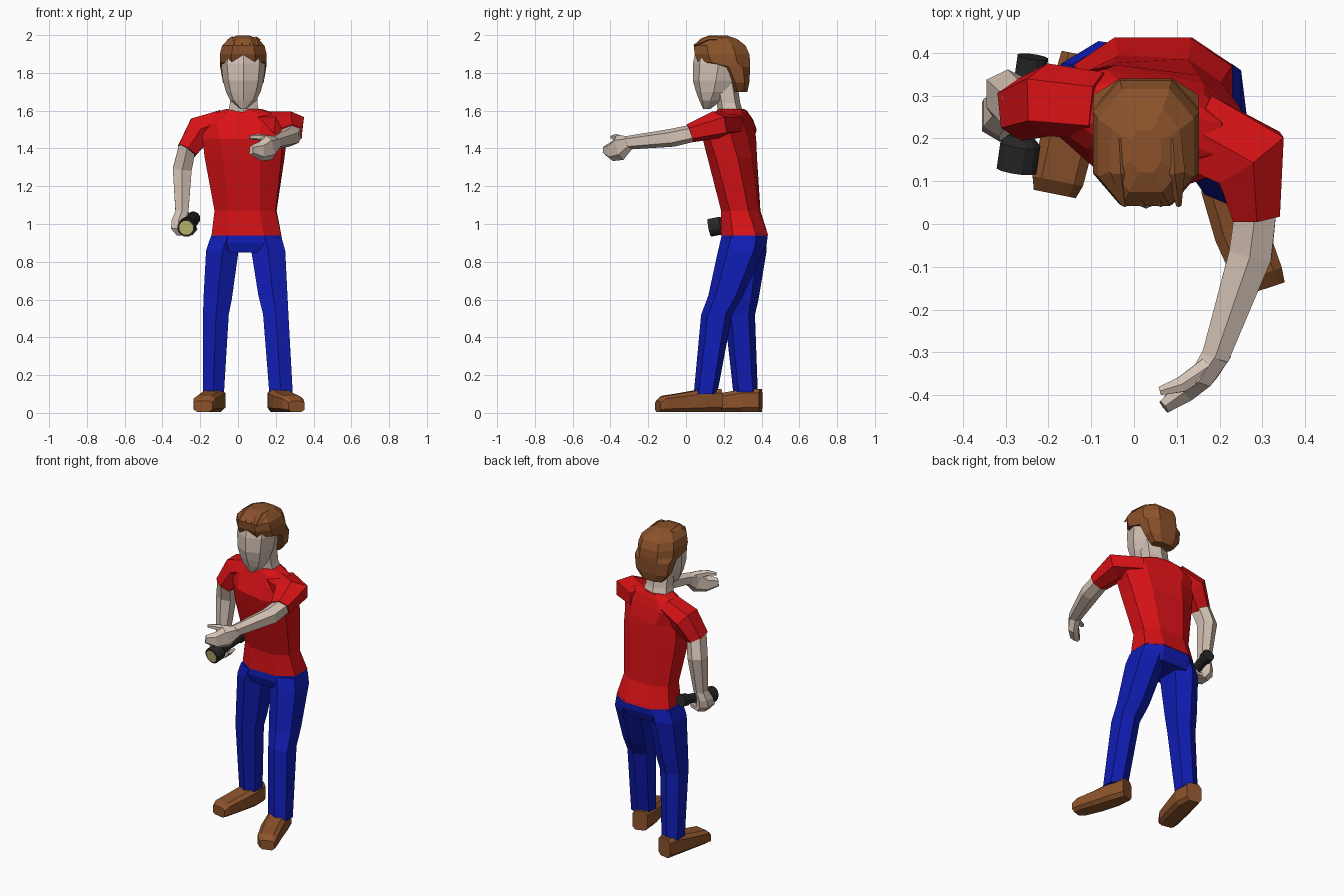
import bpy, bmesh, math
from mathutils import Vector, Matrix


def material(name, rgb):
    m = bpy.data.materials.new(name)
    m.diffuse_color = (*rgb, 1)
    return m


RED = material("shirt_red", (0.68, 0.006, 0.008))
BLUE = material("trouser_blue", (0.005, 0.012, 0.45))
BROWN = material("brown", (0.26, 0.085, 0.024))
SKIN = material("skin", (0.66, 0.54, 0.46))
BLACK = material("black", (0.02, 0.02, 0.02))
LENS = material("lens", (0.55, 0.52, 0.18))

X, Y, Z = Vector((1, 0, 0)), Vector((0, 1, 0)), Vector((0, 0, 1))


def loft(name, mat, rings, up=Y, normal=None, sides=8, power=0.8, turn=0.5):
    """Skin rings (x, y, z, half width, half height[, yaw degrees]) into a closed faceted body."""
    bm = bmesh.new()
    pts = [Vector(r[:3]) for r in rings]
    angles = [(i + turn) * math.tau / sides for i in range(sides)]
    sp = lambda v: math.copysign(abs(v) ** power, v) if abs(v) > 1e-6 else 0.0
    prof = [(sp(math.cos(a)), sp(math.sin(a))) for a in angles]
    mu, mv = max(p[0] for p in prof), max(p[1] for p in prof)
    loops = []
    for i, r in enumerate(rings):
        if normal:
            n = Vector(normal)
        else:
            steps = [(pts[j + 1] - pts[j]).normalized() for j in (i - 1, i) if 0 <= j < len(pts) - 1]
            n = sum(steps, Vector())
        n = n.normalized()
        u = Matrix.Rotation(math.radians(r[5] if len(r) > 5 else 0), 3, 'Z') @ up
        s = u.cross(n).normalized()
        t = n.cross(s)
        loops.append([bm.verts.new(pts[i] + s * (r[3] * p / mu) + t * (r[4] * q / mv)) for p, q in prof])
    for a, b in zip(loops, loops[1:]):
        for k in range(sides):
            m = (k + 1) % sides
            bm.faces.new((a[k], a[m], b[m], b[k]))
    bm.faces.new(loops[0])
    bm.faces.new(loops[-1])
    bmesh.ops.recalc_face_normals(bm, faces=bm.faces)
    me = bpy.data.meshes.new(name)
    bm.to_mesh(me)
    bm.free()
    me.materials.append(mat)
    ob = bpy.data.objects.new(name, me)
    bpy.context.collection.objects.link(ob)
    return ob


# shirt body, twisting towards the raised arm
loft("shirt", RED, [
    (0.045, 0.31, 0.94, 0.185, 0.125), (0.04, 0.29, 1.07, 0.162, 0.10, -3),
    (0.035, 0.245, 1.35, 0.205, 0.118, -8), (0.035, 0.23, 1.45, 0.215, 0.122, -12),
    (0.025, 0.24, 1.53, 0.24, 0.095, -14), (0.03, 0.24, 1.585, 0.17, 0.075, -14),
    (0.03, 0.24, 1.61, 0.085, 0.06, -10)], normal=Z)

# sleeves
loft("sleeve_hanging", RED, [
    (-0.08, 0.275, 1.55, 0.055, 0.08), (-0.20, 0.29, 1.50, 0.075, 0.085),
    (-0.27, 0.265, 1.39, 0.053, 0.072)], sides=6)
loft("sleeve_raised", RED, [
    (0.14, 0.22, 1.53, 0.09, 0.065), (0.27, 0.155, 1.525, 0.092, 0.073),
    (0.285, 0.02, 1.48, 0.055, 0.05)], up=Z, sides=6)

# hanging arm and fist
loft("arm_hanging", SKIN, [
    (-0.265, 0.27, 1.42, 0.045, 0.06), (-0.295, 0.305, 1.29, 0.05, 0.056),
    (-0.297, 0.275, 1.06, 0.034, 0.04)], sides=6)
loft("fist", SKIN, [
    (-0.297, 0.275, 1.07, 0.034, 0.042), (-0.315, 0.26, 1.02, 0.036, 0.055),
    (-0.313, 0.25, 0.975, 0.042, 0.058), (-0.285, 0.25, 0.94, 0.04, 0.048)],
    normal=Z, sides=6)
loft("gripping_fingers", SKIN, [
    (-0.30, 0.25, 0.96, 0.045, 0.02), (-0.245, 0.25, 0.955, 0.04, 0.014),
    (-0.22, 0.25, 0.98, 0.035, 0.01)], up=Z, sides=6)

# raised arm, hand and thumb
loft("arm_raised", SKIN, [
    (0.285, 0.04, 1.482, 0.048, 0.046), (0.272, -0.07, 1.457, 0.05, 0.048),
    (0.19, -0.31, 1.43, 0.032, 0.036)], up=Z, sides=6)
loft("open_hand", SKIN, [
    (0.195, -0.30, 1.43, 0.032, 0.038), (0.165, -0.35, 1.405, 0.028, 0.07),
    (0.12, -0.39, 1.385, 0.026, 0.052), (0.07, -0.427, 1.392, 0.016, 0.026)], up=Z, sides=6)
loft("thumb", SKIN, [
    (0.17, -0.335, 1.44, 0.022, 0.028), (0.11, -0.375, 1.46, 0.018, 0.017),
    (0.06, -0.39, 1.46, 0.01, 0.01)], up=Z, sides=6)

# flashlight
back, front = Vector((-0.236, 0.39, 1.03)), Vector((-0.274, 0.125, 0.98))
stations = [(0, 0.036), (0.16, 0.036), (0.17, 0.028), (0.7, 0.028), (0.77, 0.047), (1, 0.047)]
loft("flashlight", BLACK, [(*back.lerp(front, t), r, r) for t, r in stations],
     up=Z, sides=12, power=1)
loft("flashlight_lens", LENS, [(*back.lerp(front, t), 0.037, 0.037) for t in (0.97, 1.006)],
     up=Z, sides=12, power=1)

# trousers
loft("pelvis", BLUE, [
    (0.042, 0.305, 0.85, 0.17, 0.105), (0.042, 0.307, 0.90, 0.195, 0.122),
    (0.045, 0.31, 0.95, 0.182, 0.122)], normal=Z)
loft("leg_front", BLUE, [
    (0.14, 0.305, 0.93, 0.09, 0.118), (0.16, 0.29, 0.86, 0.09, 0.12),
    (0.185, 0.21, 0.62, 0.077, 0.092), (0.20, 0.162, 0.52, 0.067, 0.082),
    (0.228, 0.103, 0.10, 0.062, 0.062)], normal=Z, sides=6)
loft("leg_rear", BLUE, [
    (-0.055, 0.305, 0.93, 0.09, 0.118), (-0.083, 0.305, 0.86, 0.086, 0.122),
    (-0.108, 0.292, 0.60, 0.075, 0.092), (-0.117, 0.285, 0.52, 0.068, 0.08),
    (-0.13, 0.315, 0.11, 0.056, 0.065)], normal=Z, sides=6)

# shoes
loft("shoe_front", BROWN, [
    (0.20, 0.178, 0.066, 0.046, 0.06), (0.217, 0.09, 0.066, 0.062, 0.06),
    (0.25, -0.02, 0.056, 0.063, 0.05), (0.29, -0.12, 0.048, 0.058, 0.042),
    (0.31, -0.15, 0.035, 0.044, 0.029)], up=Z, normal=(0.33, -1, 0), power=0.5)
loft("shoe_rear", BROWN, [
    (-0.122, 0.395, 0.066, 0.048, 0.06), (-0.13, 0.31, 0.066, 0.064, 0.06),
    (-0.155, 0.20, 0.056, 0.063, 0.05), (-0.178, 0.10, 0.048, 0.06, 0.042),
    (-0.185, 0.07, 0.035, 0.05, 0.029)], up=Z, normal=(-0.2, -1, 0), power=0.5)

# neck and head with a ridged face
loft("neck", SKIN, [
    (0.03, 0.24, 1.57, 0.088, 0.07), (0.03, 0.225, 1.64, 0.072, 0.062),
    (0.03, 0.205, 1.76, 0.072, 0.065)], normal=Z, sides=6)


def head_rings(rows):
    """Rows of (z, half width, front y, back y)."""
    return [(0.028, (f + b) / 2, z, w, (b - f) / 2) for z, w, f, b in rows]


loft("head", SKIN, head_rings([
    (1.61, 0.018, 0.09, 0.13), (1.655, 0.07, 0.07, 0.19), (1.70, 0.092, 0.053, 0.24),
    (1.76, 0.108, 0.036, 0.28), (1.85, 0.117, 0.036, 0.31), (1.93, 0.105, 0.055, 0.30)]),
    normal=Z, turn=0, power=0.9)
loft("hair", BROWN, head_rings([
    (1.70, 0.07, 0.25, 0.325), (1.75, 0.108, 0.235, 0.335), (1.83, 0.122, 0.19, 0.34),
    (1.855, 0.124, 0.065, 0.34), (1.90, 0.124, 0.045, 0.335), (1.945, 0.112, 0.042, 0.315),
    (1.98, 0.078, 0.075, 0.27), (1.997, 0.035, 0.12, 0.22)]), normal=Z)

# hair tufts swept over the brow
for i in range(4):
    x = -0.035 + i * 0.042
    loft(f"hair_tuft_{i + 1}", BROWN, [
        (x, 0.20, 1.978, 0.02, 0.012), (x + 0.004, 0.12, 1.978, 0.024, 0.016),
        (x + 0.014, 0.042, 1.945, 0.006, 0.006)], up=Z, sides=4, turn=0)
